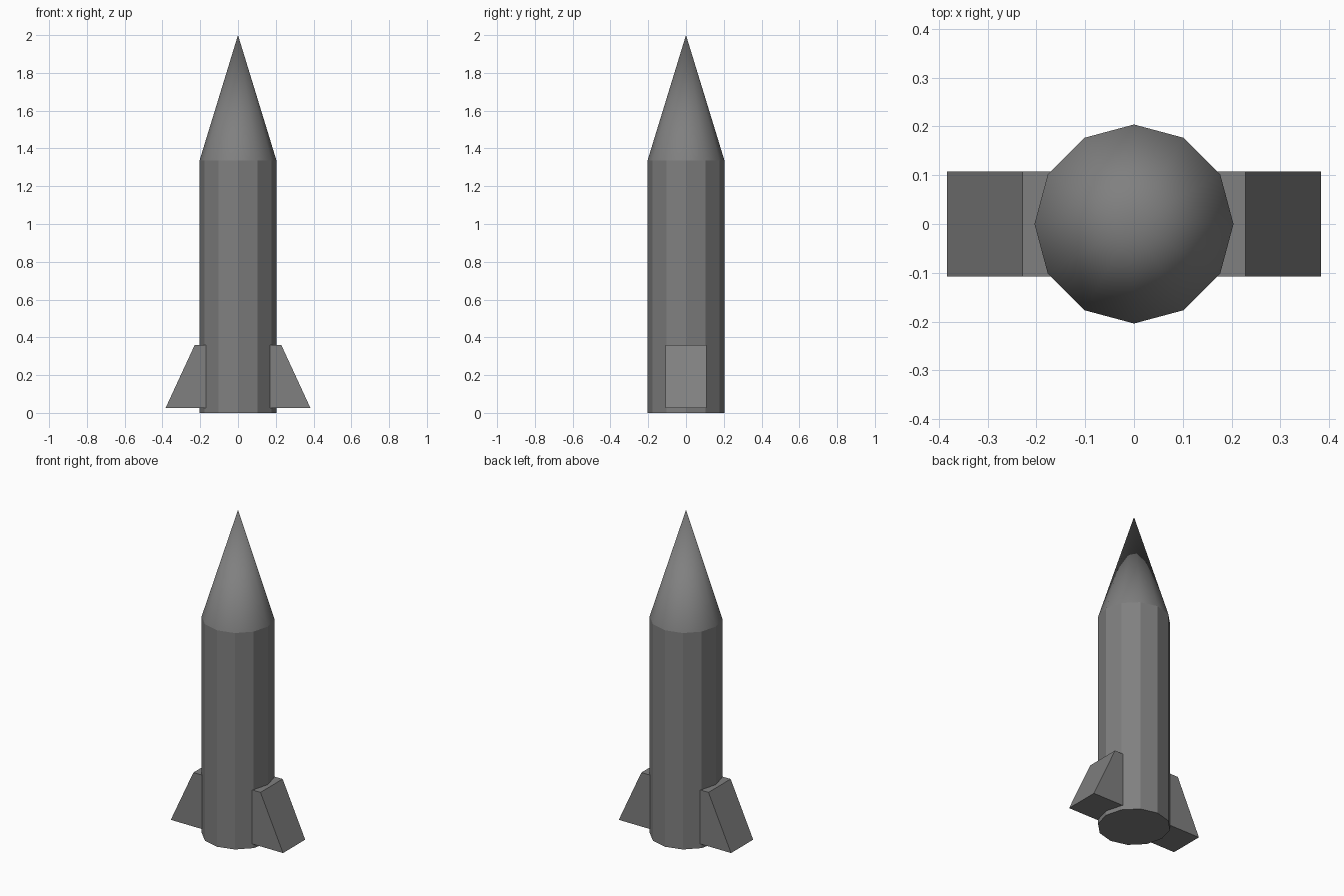
import bpy, bmesh
from math import cos, sin, pi

if "Cube" in bpy.data.objects:
    bpy.data.objects.remove(bpy.data.objects["Cube"])

SIDES = 12
RADIUS = 0.204
BODY_TOP = 1.335

# Dark grey paint shared by every part
paint = bpy.data.materials.new("dark_grey")
paint.diffuse_color = (0.215, 0.215, 0.215, 1)
paint.use_nodes = True
paint.node_tree.nodes["Principled BSDF"].inputs["Base Color"].default_value = paint.diffuse_color


def make_object(name, bm, smooth=False):
    bmesh.ops.recalc_face_normals(bm, faces=bm.faces[:])
    mesh = bpy.data.meshes.new(name)
    for f in bm.faces:
        f.smooth = smooth
    bm.to_mesh(mesh)
    bm.free()
    mesh.materials.append(paint)
    obj = bpy.data.objects.new(name, mesh)
    bpy.context.collection.objects.link(obj)
    return obj


def ring(bm, z):
    return [bm.verts.new((RADIUS * cos(2 * pi * i / SIDES),
                          RADIUS * sin(2 * pi * i / SIDES), z))
            for i in range(SIDES)]


# Body: flat-sided tube with a closed base, open under the nose
bm = bmesh.new()
low, high = ring(bm, 0), ring(bm, BODY_TOP)
bm.faces.new(low)
for i in range(SIDES):
    j = (i + 1) % SIDES
    bm.faces.new((low[i], low[j], high[j], high[i]))
make_object("body", bm)

# Nose: smooth-shaded cone
bm = bmesh.new()
rim = ring(bm, BODY_TOP)
tip = bm.verts.new((0, 0, 2.0))
for i in range(SIDES):
    bm.faces.new((rim[i], rim[(i + 1) % SIDES], tip))
make_object("nose_cone", bm, smooth=True)

# Fins: tapered profile extruded across y, one on each side
FIN_PROFILE = [(0.155, 0.027), (0.383, 0.027), (0.229, 0.36), (0.155, 0.36)]
FIN_HALF = 0.108
for name, side in (("right_fin", 1), ("left_fin", -1)):
    bm = bmesh.new()
    face = bm.faces.new([bm.verts.new((side * x, -FIN_HALF, z)) for x, z in FIN_PROFILE])
    new = bmesh.ops.extrude_face_region(bm, geom=[face], use_keep_orig=True)["geom"]
    bmesh.ops.translate(bm, verts=[v for v in new if isinstance(v, bmesh.types.BMVert)],
                        vec=(0, 2 * FIN_HALF, 0))
    make_object(name, bm)
